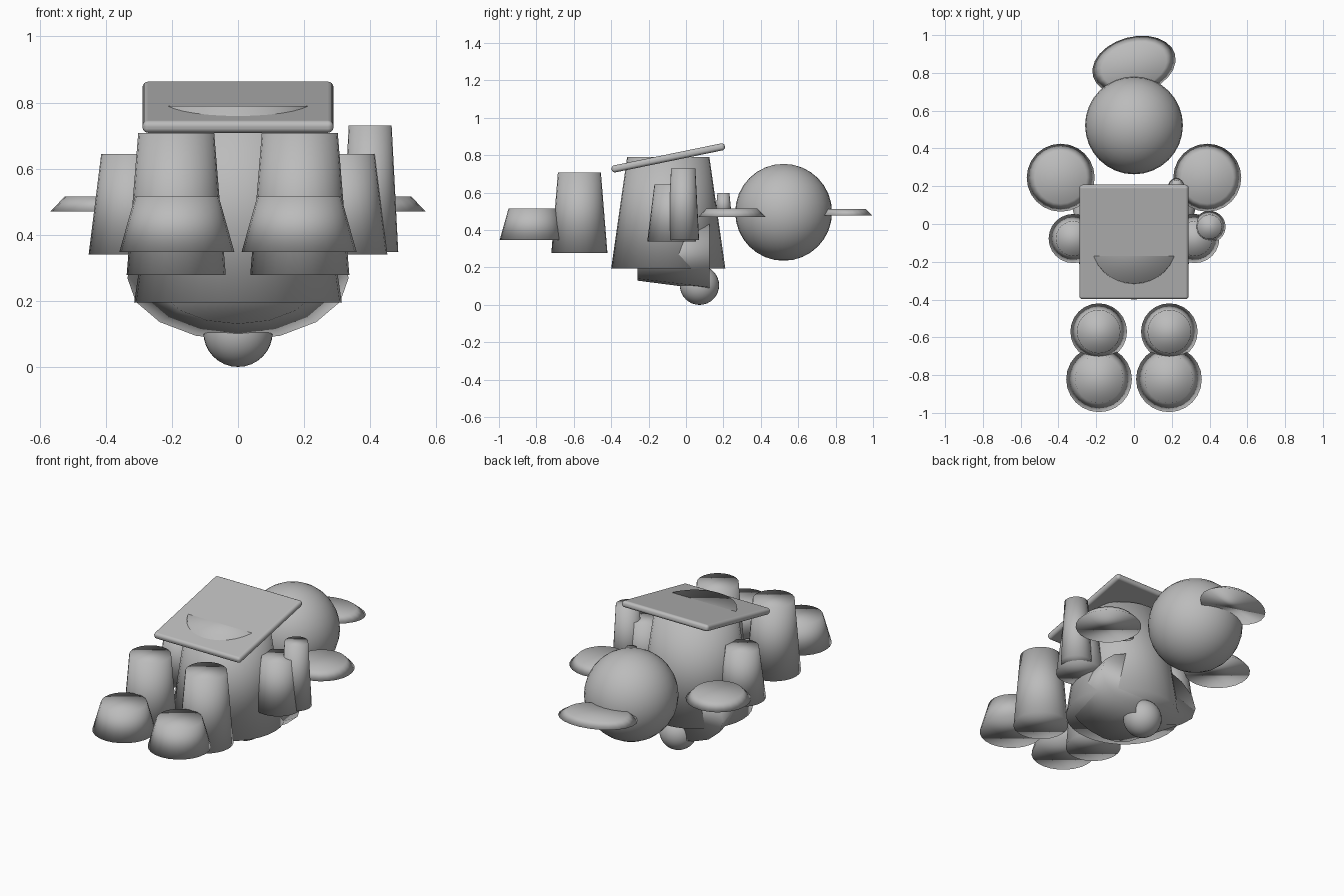
import bpy, math

if "Cube" in bpy.data.objects:
    bpy.data.objects.remove(bpy.data.objects["Cube"])

grey = bpy.data.materials.new("plain grey")
grey.diffuse_color = (0.5, 0.5, 0.5, 1)
grey.use_nodes = True
grey.node_tree.nodes["Principled BSDF"].inputs["Base Color"].default_value = grey.diffuse_color


def finish(name):
    ob = bpy.context.object
    ob.name = name
    ob.data.materials.append(grey)
    bpy.ops.object.shade_smooth()
    return ob


def cone(name, x, y, z0, z1, r0, r1, n=24):
    """Upright tapered drum between heights z0 and z1."""
    bpy.ops.mesh.primitive_cone_add(vertices=n, radius1=r0, radius2=r1, depth=z1 - z0,
                                    location=(x, y, (z0 + z1) / 2))
    return finish(name)


def ball(name, loc, r):
    bpy.ops.mesh.primitive_uv_sphere_add(segments=32, ring_count=16, radius=r, location=loc)
    return finish(name)


# torso
torso = cone("torso", 0, -0.095, 0.195, 0.79, 0.305, 0.22, 32)
torso.scale.x = 1.03

# pelvis: flattened drum lying along y, wide end at the back
bpy.ops.mesh.primitive_cone_add(vertices=16, radius1=0.335, radius2=0.247, depth=0.385,
                                location=(0, -0.068, 0.27), rotation=(math.pi / 2, 0, 0))
pelvis = finish("pelvis")
pelvis.scale.y = 0.567

# tail ball and head
ball("tail", (0, 0.072, 0.105), 0.105)
ball("head", (0, 0.522, 0.495), 0.259)

# flat oval cap, turned slightly
cap = cone("cap", 0, 0.84, 0.478, 0.512, 0.225, 0.175)
cap.scale.y = 0.67
cap.rotation_euler.z = math.radians(15)

# paired parts
for side, s in (("left", -1), ("right", 1)):
    cone(side + "_ear", s * 0.388, 0.245, 0.47, 0.515, 0.18, 0.137)
    cone(side + "_arm", s * 0.322, -0.077, 0.34, 0.645, 0.13, 0.092)
    cone(side + "_leg", s * 0.187, -0.57, 0.278, 0.708, 0.15, 0.115)
    cone(side + "_foot", s * 0.185, -0.822, 0.348, 0.515, 0.174, 0.127)

# held drum and small peg on one side
cone("held_drum", 0.4, -0.015, 0.348, 0.73, 0.085, 0.065)
cone("small_peg", 0.225, 0.2, 0.48, 0.597, 0.044, 0.032, 16)

# tilted board with rounded edges
bpy.ops.mesh.primitive_cube_add(size=1, location=(0, -0.095, 0.786),
                                rotation=(math.radians(11.6), 0, 0))
board = bpy.context.object
board.scale = (0.578, 0.618, 0.038)
bpy.ops.object.transform_apply(location=False, rotation=False, scale=True)
finish("board")
bevel = board.modifiers.new("round", 'BEVEL')
bevel.width = 0.017
bevel.segments = 4
bevel.harden_normals = True
